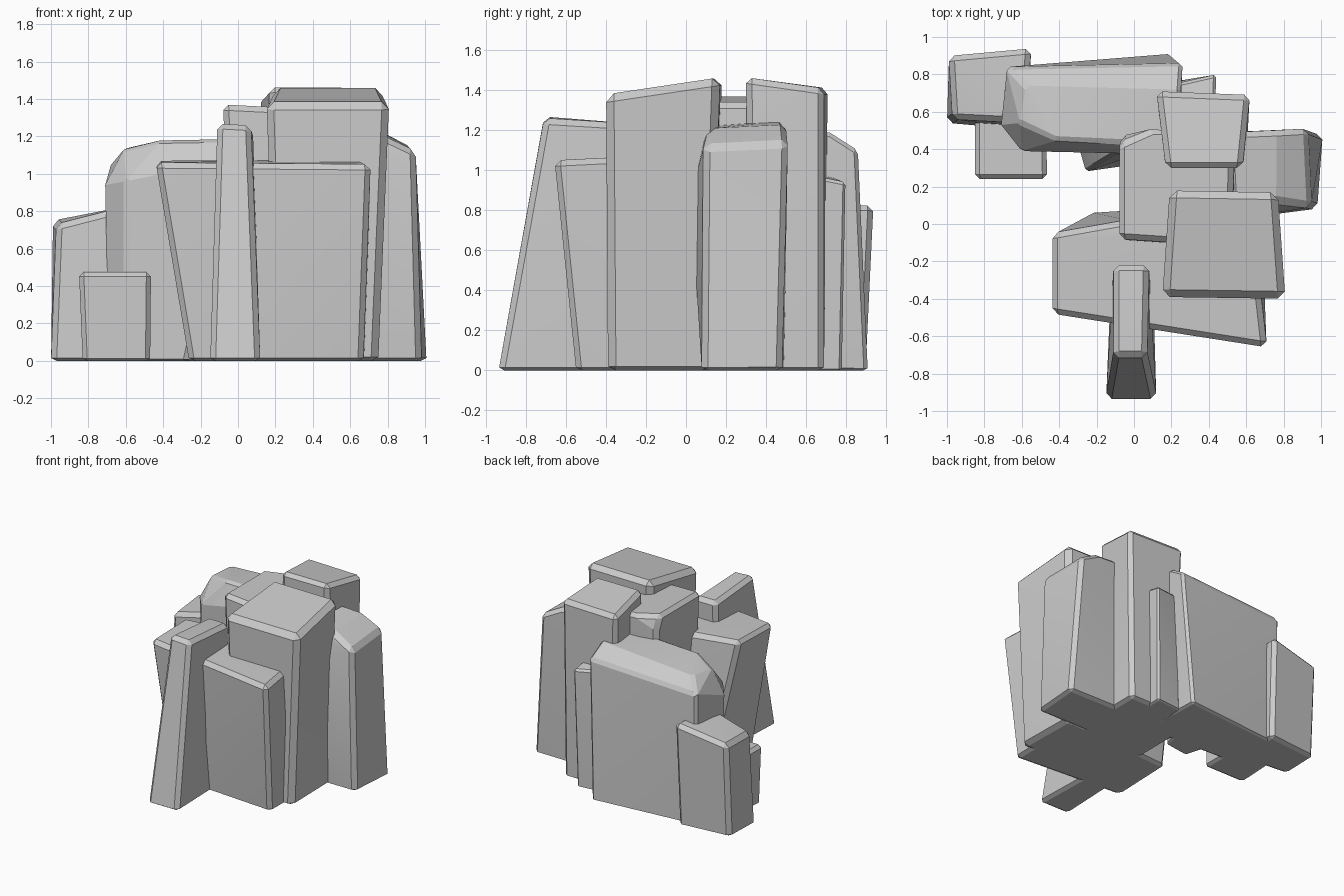
import bpy, bmesh, math


def rock(name, base, top, bevel=0.03):
    """Chiselled block: hull of a base outline (x, y) and top points (x, y, z)."""
    bm = bmesh.new()
    for x, y in base:
        bm.verts.new((x, y, 0))
    for p in top:
        bm.verts.new(p)
    bmesh.ops.convex_hull(bm, input=bm.verts[:])
    bmesh.ops.dissolve_limit(bm, angle_limit=math.radians(3),
                             verts=bm.verts[:], edges=bm.edges[:])
    edges = [e for e in bm.edges if len(e.link_faces) == 2
             and e.calc_face_angle() > math.radians(40)]
    bmesh.ops.bevel(bm, geom=edges, offset=bevel, segments=1, profile=0.5,
                    affect='EDGES', clamp_overlap=True)
    # Thinner chamfer along the ground
    for v in bm.verts:
        if v.co.z < 0.05:
            v.co.z *= 0.5
    bmesh.ops.recalc_face_normals(bm, faces=bm.faces[:])
    me = bpy.data.meshes.new(name)
    bm.to_mesh(me)
    bm.free()
    ob = bpy.data.objects.new(name, me)
    bpy.context.collection.objects.link(ob)
    bpy.context.view_layer.objects.active = ob
    ob.select_set(True)
    bpy.ops.object.shade_smooth_by_angle(angle=math.radians(18))
    ob.select_set(False)


# Outer left rocks
rock("left_back_rock",
     [(-1.0, 0.54), (-0.56, 0.50), (-0.56, 0.90), (-0.99, 0.86)],
     [(-0.97, 0.56, 0.73), (-0.58, 0.54, 0.83), (-0.55, 0.94, 0.83), (-0.99, 0.90, 0.75)])
rock("left_low_rock",
     [(-0.83, 0.24), (-0.47, 0.24), (-0.47, 0.65), (-0.81, 0.65)],
     [(-0.85, 0.24, 0.475), (-0.465, 0.24, 0.475), (-0.47, 0.65, 0.48), (-0.85, 0.65, 0.48)], 0.025)

# Broad back slab with a sloping shoulder, and a splayed foot below it
rock("back_slab",
     [(-0.69, 0.54), (-0.60, 0.42), (0.22, 0.38), (0.20, 0.91), (-0.20, 0.86), (-0.68, 0.83)],
     [(-0.71, 0.53, 0.94), (-0.60, 0.39, 0.96), (0.20, 0.37, 1.12), (-0.61, 0.54, 1.13),
      (-0.42, 0.45, 1.18), (0.24, 0.42, 1.19), (0.25, 0.72, 1.19), (-0.58, 0.74, 1.14),
      (0.26, 0.86, 1.10), (-0.68, 0.84, 1.05)], 0.02)
rock("inner_foot",
     [(-0.26, 0.28), (-0.05, 0.31), (0.0, 0.50), (-0.30, 0.42)],
     [(-0.10, 0.38, 0.9), (0.0, 0.36, 0.9), (0.0, 0.48, 0.9), (-0.10, 0.48, 0.9)], 0.015)
rock("back_thin_column",
     [(0.18, 0.50), (0.42, 0.50), (0.42, 0.78), (0.20, 0.76)],
     [(0.18, 0.50, 1.0), (0.43, 0.50, 1.0), (0.44, 0.80, 0.94), (0.22, 0.75, 0.96)], 0.015)

# Tall central columns
rock("back_tall_column",
     [(0.16, 0.32), (0.60, 0.32), (0.60, 0.69), (0.17, 0.69)],
     [(0.17, 0.30, 1.465), (0.58, 0.30, 1.465), (0.62, 0.69, 1.41), (0.12, 0.71, 1.41)])
rock("middle_column",
     [(-0.02, -0.10), (0.56, -0.10), (0.56, 0.48), (-0.02, 0.45)],
     [(-0.08, -0.08, 1.37), (0.52, -0.12, 1.34), (0.54, 0.49, 1.34), (0.10, 0.51, 1.36),
      (-0.08, 0.43, 1.37), (-0.07, 0.47, 1.25)])
rock("front_tall_column",
     [(0.20, -0.39), (0.75, -0.39), (0.74, 0.12), (0.22, 0.14)],
     [(0.15, -0.39, 1.38), (0.81, -0.40, 1.38), (0.77, 0.17, 1.465), (0.19, 0.18, 1.465)], 0.04)

# Right-hand rock, leaning inwards
rock("right_rock",
     [(0.45, 0.08), (0.98, 0.08), (1.01, 0.48), (0.45, 0.49)],
     [(0.50, 0.02, 0.88), (0.95, 0.09, 1.12), (0.93, 0.51, 1.14),
      (0.52, 0.10, 1.22), (0.76, 0.12, 1.21), (0.76, 0.50, 1.23), (0.50, 0.49, 1.25)])

# Front slab and the leaning pillar in front of it
rock("front_slab",
     [(-0.26, -0.48), (0.67, -0.55), (0.68, 0.12), (-0.24, 0.06)],
     [(-0.44, -0.48, 1.06), (0.71, -0.66, 1.05), (0.64, -0.05, 1.08), (-0.44, -0.05, 1.07),
      (-0.05, 0.02, 1.06)])
rock("front_pillar",
     [(-0.15, -0.94), (0.12, -0.94), (0.10, -0.24), (-0.12, -0.24)],
     [(-0.11, -0.71, 1.27), (0.07, -0.71, 1.26), (0.08, -0.22, 1.23), (-0.11, -0.22, 1.23)])
